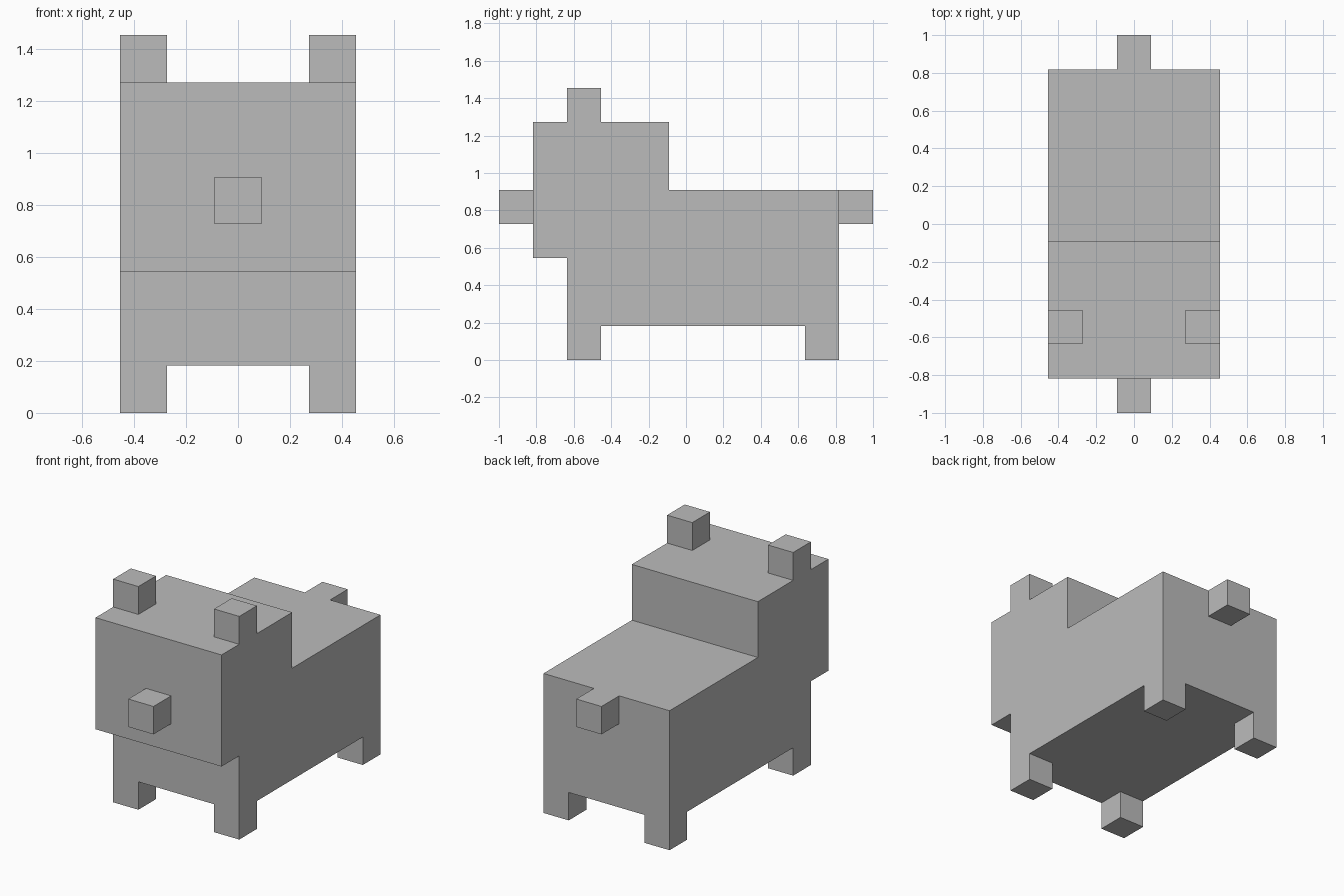
import bpy
import bmesh
from mathutils import Vector

if "Cube" in bpy.data.objects:
    bpy.data.objects.remove(bpy.data.objects["Cube"], do_unlink=True)

U = 2 / 11  # one building block

grey = bpy.data.materials.new("plain_grey")
grey.use_nodes = True
colour = (0.5, 0.5, 0.5, 1)
grey.diffuse_color = colour
grey.node_tree.nodes["Principled BSDF"].inputs["Base Color"].default_value = colour


def finish(name, bm):
    bmesh.ops.recalc_face_normals(bm, faces=bm.faces)
    mesh = bpy.data.meshes.new(name)
    bm.to_mesh(mesh)
    bm.free()
    mesh.materials.append(grey)
    obj = bpy.data.objects.new(name, mesh)
    bpy.context.collection.objects.link(obj)
    return obj


def block(name, x, y, z, hidden):
    """One cube centred at x, y with its base at z; the joined face is left off."""
    bm = bmesh.new()
    bmesh.ops.create_cube(bm, size=U)
    bm.normal_update()
    joined = [f for f in bm.faces if f.normal.dot(Vector(hidden)) > 0.9]
    bmesh.ops.delete(bm, geom=joined, context="FACES_ONLY")
    bmesh.ops.translate(bm, verts=bm.verts, vec=Vector((x, y, z + 0.5)) * U)
    return finish(name, bm)


# Body and head: one stepped side profile extruded across the width
profile = [(-3.5, 1), (4.5, 1), (4.5, 5), (-0.5, 5),
           (-0.5, 7), (-4.5, 7), (-4.5, 3), (-3.5, 3)]
bm = bmesh.new()
side = bm.faces.new([bm.verts.new((-2.5 * U, y * U, z * U)) for y, z in profile])
ext = bmesh.ops.extrude_face_region(bm, geom=[side], use_keep_orig=True)
moved = [v for v in ext["geom"] if isinstance(v, bmesh.types.BMVert)]
bmesh.ops.translate(bm, verts=moved, vec=(5 * U, 0, 0))
finish("body_and_head", bm)

# Legs and ears on both sides
UP, DOWN, FRONT, BACK = (0, 0, 1), (0, 0, -1), (0, -1, 0), (0, 1, 0)
for label, x in (("left", 2), ("right", -2)):
    block("front_leg_" + label, x, -3, 0, UP)
    block("back_leg_" + label, x, 4, 0, UP)
    block("ear_" + label, x, -3, 7, DOWN)

# Snout and tail
block("snout", 0, -5, 4, BACK)
block("tail", 0, 5, 4, FRONT)
